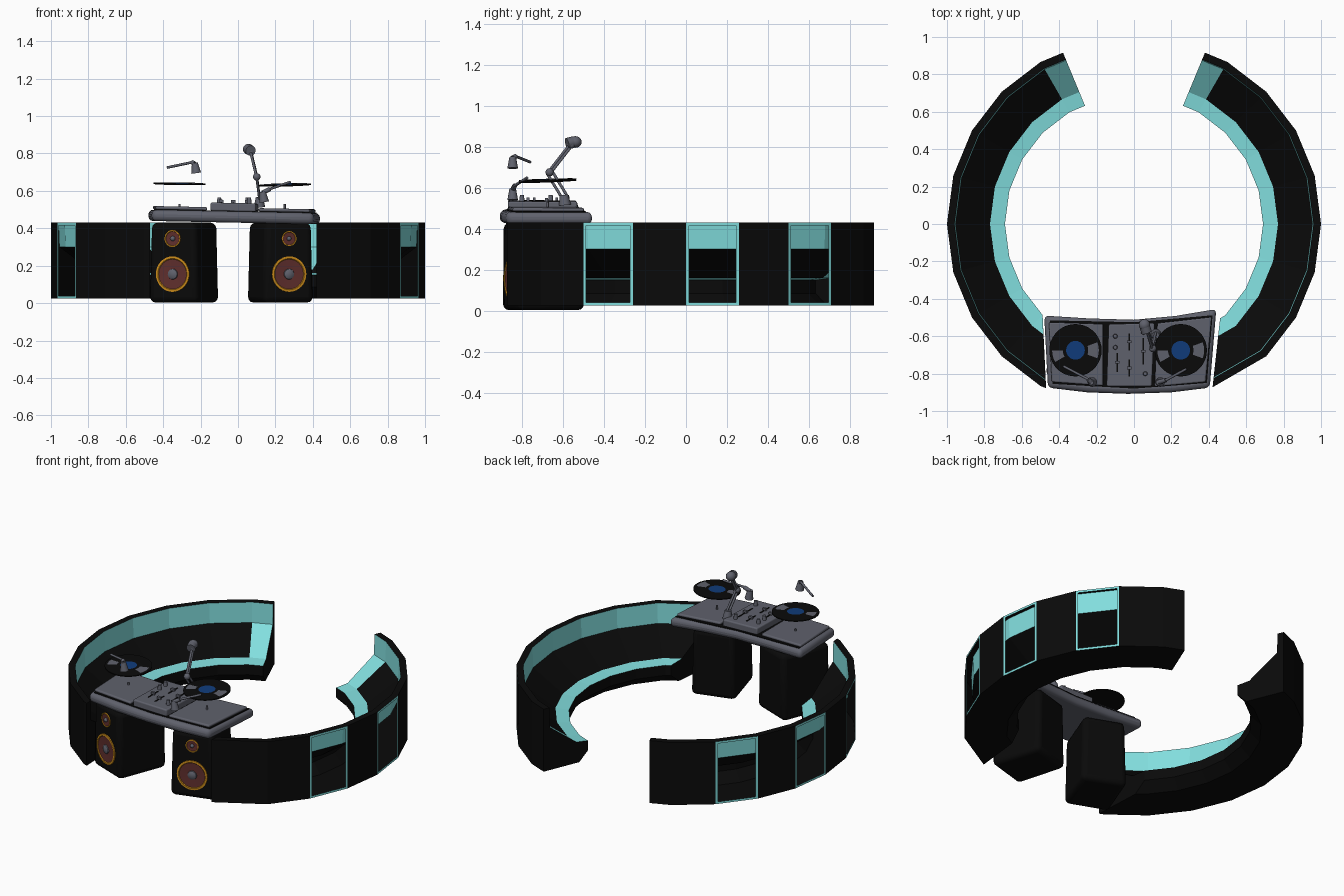
import bpy, bmesh, math
from mathutils import Vector, Matrix

if "Cube" in bpy.data.objects:
    bpy.data.objects.remove(bpy.data.objects["Cube"])

def mat(name, r, g, b):
    m = bpy.data.materials.new(name)
    m.diffuse_color = (r, g, b, 1)
    m.use_nodes = True
    m.node_tree.nodes["Principled BSDF"].inputs["Base Color"].default_value = m.diffuse_color
    return m

BLACK = mat("black", .003, .003, .003)
TEAL = mat("teal", .223, .73, .73)
GREY = mat("slate grey", .115, .12, .15)
BLUE = mat("label blue", .005, .045, .2)
RED = mat("cone red", .115, .028, .026)
ORANGE = mat("ring orange", .6, .26, .01)

def finish(bm, name, mats, smooth=True, bevel=0, matrix=None):
    bmesh.ops.recalc_face_normals(bm, faces=bm.faces)
    if matrix:
        bm.transform(matrix)
    me = bpy.data.meshes.new(name)
    bm.to_mesh(me)
    bm.free()
    ob = bpy.data.objects.new(name, me)
    bpy.context.collection.objects.link(ob)
    for m in mats:
        me.materials.append(m)
    if bevel:
        b = ob.modifiers.new("bevel", 'BEVEL')
        b.width, b.segments = bevel, 3
        b.limit_method, b.angle_limit = 'ANGLE', math.radians(40)
    if smooth:
        bpy.ops.object.select_all(action='DESELECT')
        ob.select_set(True)
        bpy.context.view_layer.objects.active = ob
        bpy.ops.object.shade_smooth_by_angle(angle=math.radians(40))
    return ob

def revolve(name, profile, mats, matrix, n=24, rule=None):
    """Lathe an (r, z) profile about z; rule(segment, angle) gives the material."""
    bm = bmesh.new()
    rings = []
    for r, z in profile:
        if r == 0:
            rings.append([bm.verts.new((0, 0, z))] * n)
        else:
            rings.append([bm.verts.new((r * math.cos(k * math.tau / n), r * math.sin(k * math.tau / n), z))
                          for k in range(n)])
    for i in range(len(rings) - 1):
        for k in range(n):
            a, b, j = rings[i], rings[i + 1], (k + 1) % n
            f = bm.faces.new(list(dict.fromkeys([a[k], a[j], b[j], b[k]])))
            if rule:
                f.material_index = rule(i, (k + .5) * 360 / n)
    return finish(bm, name, mats, matrix=matrix)

def rod(name, p, q, r, m=GREY, r2=None, n=12):
    p, q = Vector(p), Vector(q)
    d = q - p
    M = Matrix.Translation(p) @ d.to_track_quat('Z', 'Y').to_matrix().to_4x4()
    r2 = r if r2 is None else r2
    return revolve(name, [(0, 0), (r, 0), (r2, d.length), (0, d.length)], [m], M, n)

def ball(name, loc, r, m=GREY, scale=(1, 1, 1)):
    bm = bmesh.new()
    bmesh.ops.create_uvsphere(bm, u_segments=16, v_segments=10, radius=r)
    return finish(bm, name, [m], matrix=Matrix.Translation(loc) @ Matrix.Diagonal((*scale, 1)))

def tilt(x):
    return -.02 * x          # the whole console leans slightly to the right

def slab(name, outline, z0, h, m, bevel):
    bm = bmesh.new()
    lo = [bm.verts.new((x, y, z0 + tilt(x))) for x, y in outline]
    hi = [bm.verts.new((x, y, z0 + h + tilt(x))) for x, y in outline]
    n = len(outline)
    bm.faces.new(lo)
    bm.faces.new(hi)
    for i in range(n):
        bm.faces.new((lo[i], lo[(i + 1) % n], hi[(i + 1) % n], hi[i]))
    return finish(bm, name, [m], bevel=bevel)

# --- curved sofas: hollow profile swept round a 24-sided ring ---
PROFILE = [(1, .025), (1, .43), (.96, .43), (.955, .30), (.77, .16),
           (.69, .15), (.69, .085), (.75, .025)]

def sofa(name, side, angles, c0, slant):
    bm = bmesh.new()
    rings, pts = [], None
    for a in angles:
        s = math.cos(math.radians(7.5)) if a == 67.5 else 1
        row = []
        for i, (r, z) in enumerate(PROFILE):
            p = Vector((r * s * math.cos(math.radians(a)), r * s * math.sin(math.radians(a)), z))
            c = c0 + slant * (1 - r)
            if p.y < 0 and p.x < c:          # trim the front end beside the console
                q = pts[i]
                p = q.lerp(p, max(0, (q.x - c) / (q.x - p.x)))
            row.append(p)
        pts = row
        rings.append([bm.verts.new((side * p.x, p.y, p.z)) for p in row])
    n, windows = len(PROFILE), []
    for j in range(len(rings) - 1):
        for i in range(n):
            k = (i + 1) % n
            f = bm.faces.new((rings[j][i], rings[j][k], rings[j + 1][k], rings[j + 1][i]))
            f.material_index = 1 if i in (2, 4) or (i == 3 and j == 0) else 0
            if i == 0 and angles[j] in (45, 15, -15):
                windows.append(f)
    bm.faces.new(rings[0])
    bm.faces.new(rings[-1])
    bmesh.ops.recalc_face_normals(bm, faces=bm.faces)
    # framed openings in the outer wall
    rim = bmesh.ops.inset_individual(bm, faces=windows, thickness=.02)["faces"]
    for f in rim:
        f.material_index = 1
    bmesh.ops.delete(bm, geom=windows, context='FACES_ONLY')
    bmesh.ops.remove_doubles(bm, verts=bm.verts, dist=.0005)
    finish(bm, name, [BLACK, TEAL], smooth=False)

COMMON = [67.5, 60, 45, 30, 15, 0, -15, -30, -45]
sofa("right_sofa", 1, COMMON + [-75], .42, .13)
sofa("left_sofa", -1, COMMON + [-60, -75], .47, .06)

# --- loudspeakers carrying the console ---
def speaker(name, x, ang, tops):
    M = Matrix.Translation((x, -.695, 0)) @ Matrix.Rotation(math.radians(ang), 4, 'Z')
    W, D, H = .28, .335, .43
    bm = bmesh.new()
    bmesh.ops.create_cube(bm, size=1)
    for v in bm.verts:
        up = v.co.z > 0
        v.co = Vector((v.co.x * W * (.92 if up else 1), v.co.y * D, H if up else .003))
    finish(bm, name + "_cabinet", [BLACK], bevel=.03, matrix=M)
    for part, z, r in (("woofer", .155, .095), ("tweeter", .345, tops)):
        F = M @ Matrix.Translation((0, -D / 2, z)) @ Matrix.Rotation(math.radians(90), 4, 'X')
        prof = [(r, 0), (r, .007), (r * .88, .008), (r * .84, .004), (r * .3, .002),
                (r * .28, .008), (r * .16, .014), (0, .016)]
        revolve(name + "_" + part, prof, [ORANGE, RED, GREY], F, 32,
                lambda i, a: 0 if i < 3 else 1 if i == 3 else 2)

speaker("left_speaker", -.288, -21, .045)
speaker("right_speaker", .226, 16, .04)

# --- console top, deck plates and mixer ---
slab("console_top", [(-.48, -.49), (-.24, -.505), (0, -.512), (.22, -.492), (.44, -.455), (.405, -.875),
                     (.2, -.9), (-.03, -.908), (-.25, -.9), (-.46, -.875)], .43, .06, GREY, .024)
slab("black_inlay", [(-.45, -.515), (0, -.525), (.42, -.488), (.39, -.85), (0, -.88), (-.435, -.855)],
     .488, .005, BLACK, 0)
slab("left_deck", [(-.455, -.525), (-.165, -.535), (-.165, -.865), (-.44, -.845)], .492, .018, GREY, .008)
slab("right_deck", [(.125, -.53), (.415, -.497), (.383, -.845), (.11, -.87)], .492, .018, GREY, .008)
slab("mixer", [(-.135, -.535), (.11, -.53), (.095, -.868), (-.147, -.868)], .49, .045, GREY, .008)

# mixer sliders and knobs
for i, (x, y, l) in enumerate([(-.09, -.74, .10), (-.025, -.63, .09), (-.025, -.77, .09), (.05, -.68, .14)]):
    slab(f"slider_slot_{i}", [(x - .004, y - l / 2), (x + .004, y - l / 2), (x + .004, y + l / 2),
                              (x - .004, y + l / 2)], .534, .004, BLACK, 0)
    slab(f"slider_cap_{i}", [(x - .012, y - .007), (x + .012, y - .007), (x + .012, y + .007),
                             (x - .012, y + .007)], .535, .016, GREY, 0)
for i, (x, y) in enumerate([(-.1, -.6), (-.1, -.66), (.05, -.58), (.06, -.8)]):
    rod(f"knob_{i}", (x, y, .53), (x, y, .565), .013, r2=.010)

# --- floating records, spindles and pickup arms ---
def record(name, x, z, rx, ry):
    M = (Matrix.Translation((x, -.675, z)) @ Matrix.Rotation(rx, 4, 'X') @ Matrix.Rotation(ry, 4, 'Y'))
    prof = [(0, .004), (.05, .004), (.068, .004), (.125, .004), (.14, .003), (.14, -.003), (0, -.003)]
    def rule(i, a):
        if i == 0:
            return 1
        shine = abs((a + 180) % 360 - 180) < 20 or abs(a - 195) < 20
        return 2 if i == 2 and shine else 0
    revolve(name, prof, [BLACK, BLUE, GREY], M, 36, rule)
    rod(name + "_spindle", (x, -.675, .5), (x, -.675, .53), .006)

record("left_record", -.313, .638, .03, .015)
record("right_record", .25, .632, .04, -.025)

def pickup(name, base, elbow, tip):
    b = Vector(base)
    rod(name + "_base", b, b + Vector((-.008, 0, .055)), .026, r2=.016)
    rod(name + "_head", b + Vector((-.008, 0, .05)), elbow, .012)
    rod(name + "_arm", elbow, tip, .007)

pickup("left_pickup", (-.223, -.845, .695), (-.245, -.83, .753), (-.378, -.76, .725))
pickup("right_pickup", (.14, -.845, .54), (.17, -.835, .61), (.28, -.775, .648))

# --- jointed lamp arm standing behind the mixer ---
foot, elbow, neck = Vector((.115, -.595, .56)), Vector((.1, -.665, .675)), Vector((.068, -.56, .81))
rod("lamp_foot", (.115, -.59, .515), (.115, -.595, .565), .03, r2=.02)
for i, o in enumerate((-.012, .012)):
    off = Vector((0, o, o * .5))
    rod(f"lamp_lower_rod_{i}", foot + off, elbow + off, .007)
    rod(f"lamp_upper_rod_{i}", elbow + off, neck + off, .007)
ball("lamp_elbow", elbow, .02)
ball("lamp_neck", neck, .02)
rod("lamp_collar", (.068, -.58, .815), (.058, -.55, .822), .028)
ball("lamp_head", (.056, -.54, .823), .03, scale=(1, 1.05, .95))
